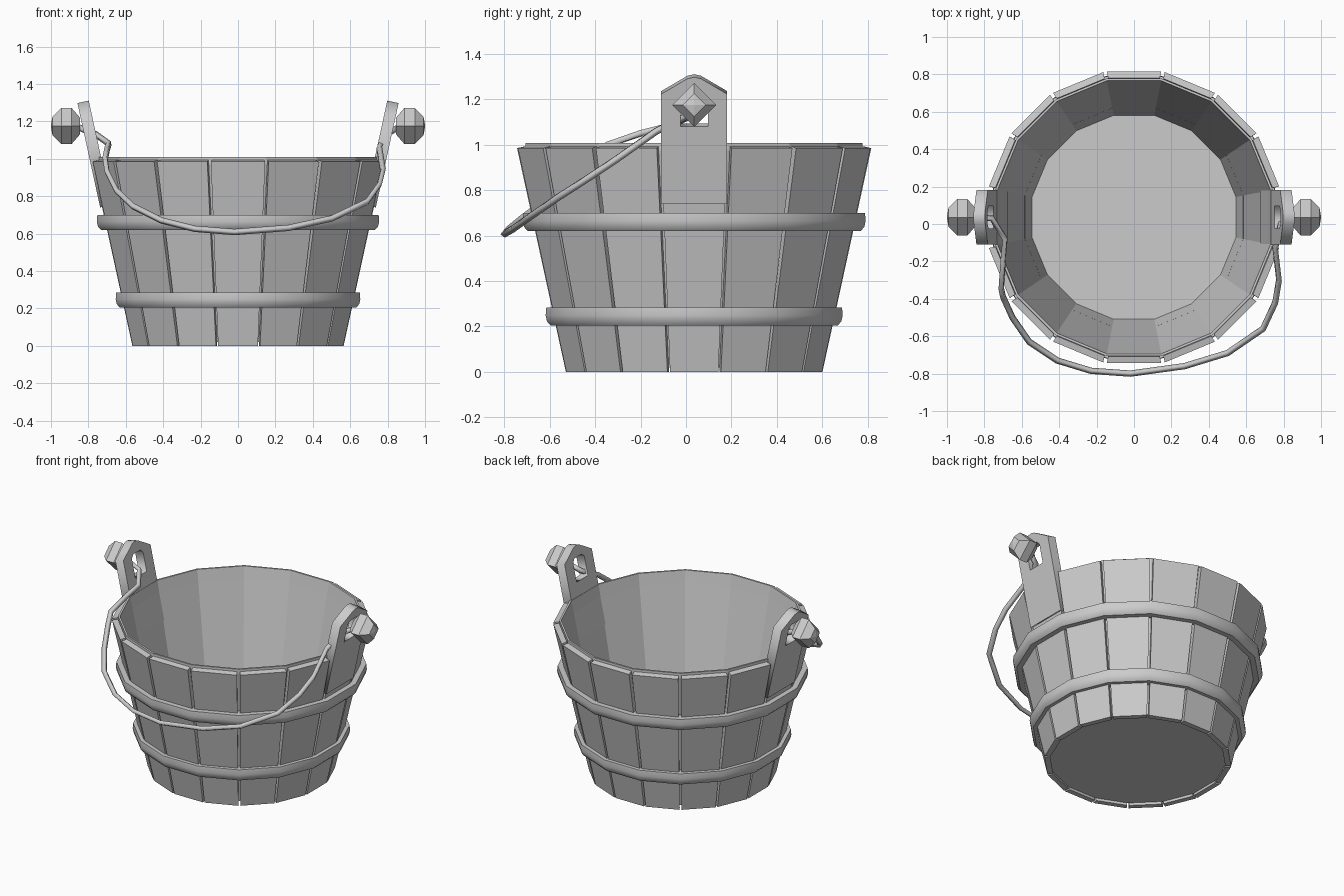
import bpy, bmesh, math
from mathutils import Matrix, Vector

if "Cube" in bpy.data.objects:
    bpy.data.objects.remove(bpy.data.objects["Cube"])

N = 16            # staves around the bucket
CY = 0.036        # bucket axis in y
SLOPE = 0.218     # outward lean of the walls


def add(name, bm, matrix=Matrix()):
    bmesh.ops.recalc_face_normals(bm, faces=bm.faces)
    bm.transform(matrix)
    me = bpy.data.meshes.new(name)
    bm.to_mesh(me)
    bm.free()
    ob = bpy.data.objects.new(name, me)
    bpy.context.collection.objects.link(ob)
    return ob


def lathe(name, profile, n, closed=False, start=0.0, matrix=Matrix()):
    """Spin (radius, z) points; ends are capped unless the profile is closed."""
    bm = bmesh.new()
    rings = [[bm.verts.new((r * math.cos(start + i * math.tau / n),
                            r * math.sin(start + i * math.tau / n), z))
              for i in range(n)] for r, z in profile]
    pairs = list(zip(rings, rings[1:]))
    if closed:
        pairs.append((rings[-1], rings[0]))
    for a, b in pairs:
        for i in range(n):
            j = (i + 1) % n
            bm.faces.new((a[i], a[j], b[j], b[i]))
    if not closed:
        bm.faces.new(rings[0])
        bm.faces.new(rings[-1])
    return add(name, bm, matrix)


def faceted(profile):
    """Turn flat-to-centre distances into corner radii."""
    return [(r / math.cos(math.pi / N), z) for r, z in profile]


def curve_to_mesh(name, cu, matrix=Matrix()):
    tmp = bpy.data.objects.new(name + "_curve", cu)
    bpy.context.collection.objects.link(tmp)
    deps = bpy.context.evaluated_depsgraph_get()
    me = bpy.data.meshes.new_from_object(tmp.evaluated_get(deps))
    bpy.data.objects.remove(tmp)
    bm = bmesh.new()
    bm.from_mesh(me)
    bmesh.ops.remove_doubles(bm, verts=bm.verts, dist=1e-5)
    return add(name, bm, matrix)


def poly(cu, pts, cyclic):
    s = cu.splines.new('POLY')
    s.points.add(len(pts) - 1)
    for p, co in zip(s.points, pts):
        p.co = (*co, 1)
    s.use_cyclic_u = cyclic


center = Matrix.Translation((0, CY, 0))
half = math.pi / N

# Inner tub with lip and floor
lathe("tub_liner", faceted([(0.535, 0.02), (0.742, 0.975), (0.742, 1.008), (0.73, 1.008),
                            (0.715, 0.93), (0.545, 0.09)]), N, start=half, matrix=center)

# Separate wooden staves with narrow gaps
for k in range(N):
    bm = bmesh.new()
    v = []
    for r, z, gap in ((0.565, 0.0, 0.006), (0.53, 0.0, 0.006),
                      (0.745, 0.993, 0.01), (0.78, 0.985, 0.01)):
        w = r * math.tan(half) - gap
        v.append((bm.verts.new((r, -w, z)), bm.verts.new((r, w, z))))
    for i in range(4):
        a, b = v[i], v[(i + 1) % 4]
        bm.faces.new((a[0], a[1], b[1], b[0]))
    for s in (0, 1):
        bm.faces.new([p[s] for p in v])
    add(f"stave_{k + 1}", bm, center @ Matrix.Rotation(k * math.tau / N, 4, 'Z'))

# Two rounded hoops
hoop = [(-0.075, 0), (-0.022, 0), (-0.006, 0.018), (0, 0.045), (-0.003, 0.08), (-0.07, 0.08)]
for name, r, z in (("upper_hoop", 0.755, 0.62), ("lower_hoop", 0.654, 0.204)):
    ob = lathe(name, faceted([(r + a, z + b) for a, b in hoop]), N, True, half, center)
    bpy.ops.object.select_all(action='DESELECT')
    ob.select_set(True)
    bpy.context.view_layer.objects.active = ob
    bpy.ops.object.shade_smooth_by_angle(angle=math.radians(40))

# Handle plates with a hole, and diamond knobs
up = Vector((SLOPE, 0, 1)).normalized()
out = Vector((0, 1, 0)).cross(up)
lean = Matrix(((0, up.x, out.x, 0.762), (1, 0, 0, 0), (0, up.z, out.z, 1.0), (0, 0, 0, 1)))
outline = [(-0.145, -0.26), (0.145, -0.26), (0.145, 0.235), (0.03, 0.304),
           (0, 0.311), (-0.03, 0.304), (-0.145, 0.235)]
hole = [(-0.06, 0.09), (0.06, 0.09), (0.06, 0.215), (0.04, 0.238), (-0.04, 0.238), (-0.06, 0.215)]
knob = [(0.045, 0.845), (0.097, 0.89), (0.097, 0.945), (0.05, 0.992), (0.004, 1.0)]
for side, turn in (("right", 0), ("left", math.pi)):
    spin = center @ Matrix.Rotation(turn, 4, 'Z')
    cu = bpy.data.curves.new("plate", 'CURVE')
    cu.dimensions = '2D'
    cu.fill_mode = 'BOTH'
    cu.extrude = 0.031
    poly(cu, [(x, y, 0) for x, y in outline], True)
    poly(cu, [(x, y, 0) for x, y in hole], True)
    curve_to_mesh(side + "_handle_plate", cu, spin @ lean)
    lathe(side + "_knob", knob, 4, matrix=spin @ Matrix.Translation((0, 0, 1.175))
          @ Matrix.Rotation(math.pi / 2, 4, 'Y'))

# Drooping wire handle, slightly lopsided
path = [(-0.87, 0.036, 1.175), (-0.76, 0.03, 1.13), (-0.69, -0.08, 1.08), (-0.70, -0.2, 1.05),
        (-0.71, -0.345, 1.0), (-0.70, -0.39, 0.93), (-0.65, -0.5, 0.83), (-0.56, -0.63, 0.745),
        (-0.41, -0.73, 0.67), (-0.23, -0.785, 0.625), (-0.02, -0.8, 0.608), (0.27, -0.76, 0.63),
        (0.5, -0.69, 0.68), (0.69, -0.56, 0.77), (0.755, -0.42, 0.86), (0.775, -0.3, 0.94),
        (0.755, -0.13, 1.06), (0.785, 0.0, 1.125), (0.87, 0.036, 1.175)]
cu = bpy.data.curves.new("wire", 'CURVE')
cu.dimensions = '3D'
cu.bevel_depth = 0.017
cu.bevel_resolution = 0
cu.use_fill_caps = True
poly(cu, path, False)
curve_to_mesh("wire_handle", cu)
